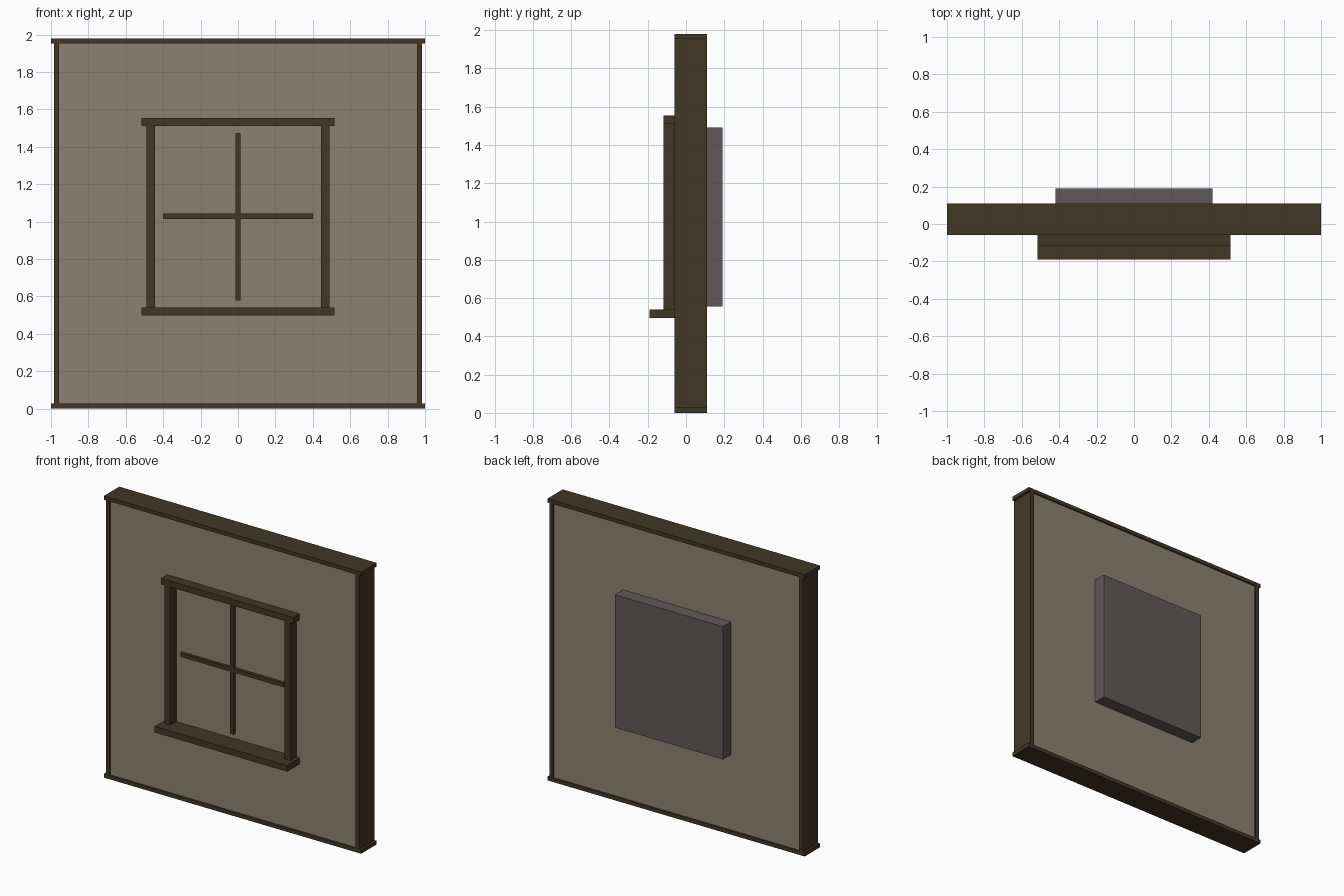
import bpy
import bmesh

if "Cube" in bpy.data.objects:
    bpy.data.objects.remove(bpy.data.objects["Cube"])


def material(name, rgb):
    m = bpy.data.materials.new(name)
    m.diffuse_color = (*rgb, 1.0)
    m.use_nodes = True
    m.node_tree.nodes["Principled BSDF"].inputs["Base Color"].default_value = m.diffuse_color
    return m


PLASTER = material("plaster", (0.26, 0.225, 0.165))
TIMBER = material("dark timber", (0.054, 0.039, 0.019))
GREY = material("shutter grey", (0.115, 0.101, 0.098))


def box(name, x, y, z, mat):
    """Axis-aligned box from (min, max) ranges."""
    bm = bmesh.new()
    bmesh.ops.create_cube(bm, size=1.0)
    for v in bm.verts:
        for i, (lo, hi) in enumerate((x, y, z)):
            v.co[i] = hi if v.co[i] > 0 else lo
    mesh = bpy.data.meshes.new(name)
    bm.to_mesh(mesh)
    bm.free()
    mesh.materials.append(mat)
    obj = bpy.data.objects.new(name, mesh)
    bpy.context.collection.objects.link(obj)
    return obj


# Plaster wall, slightly recessed in its timber border
box("wall", (-0.98, 0.98), (-0.05, 0.10), (0.01, 1.97), PLASTER)

# Timber border
DEPTH = (-0.06, 0.11)
box("bottom_beam", (-1, 1), DEPTH, (0.0, 0.027), TIMBER)
box("top_beam", (-1, 1), DEPTH, (1.953, 1.98), TIMBER)
for side, s in (("left", -1), ("right", 1)):
    box(side + "_post", sorted((s * 0.957, s * 0.985)), DEPTH, (0.027, 1.953), TIMBER)
    # Window jambs
    box(side + "_jamb", sorted((s * 0.445, s * 0.49)), (-0.118, -0.045), (0.54, 1.51), TIMBER)

# Window lintel and deeper sill
box("lintel", (-0.515, 0.515), (-0.118, -0.045), (1.51, 1.553), TIMBER)
box("sill", (-0.515, 0.515), (-0.19, -0.045), (0.497, 0.54), TIMBER)

# Crossed window bars
box("vertical_bar", (-0.014, 0.014), (-0.07, -0.045), (0.577, 1.474), TIMBER)
box("horizontal_bar", (-0.40, 0.40), (-0.07, -0.045), (1.014, 1.042), TIMBER)

# Panel on the back
box("back_panel", (-0.42, 0.42), (0.095, 0.19), (0.557, 1.49), GREY)
